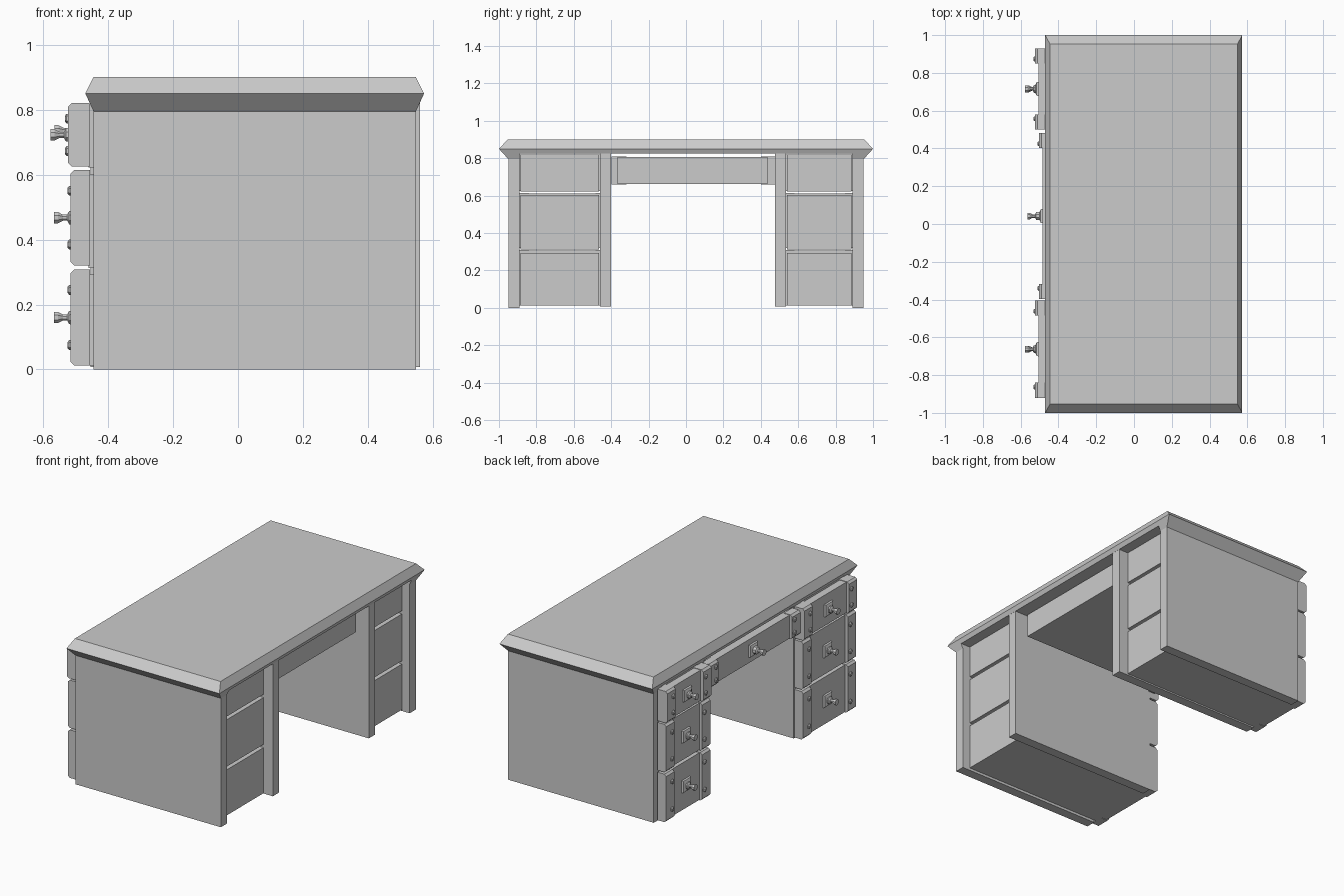
import bpy, bmesh, math
from mathutils import Matrix, Vector

if "Cube" in bpy.data.objects:
    bpy.data.objects.remove(bpy.data.objects["Cube"])


def new_object(name, bm):
    bmesh.ops.recalc_face_normals(bm, faces=bm.faces)
    mesh = bpy.data.meshes.new(name)
    bm.to_mesh(mesh)
    bm.free()
    obj = bpy.data.objects.new(name, mesh)
    bpy.context.collection.objects.link(obj)
    return obj


def loft(name, rings):
    """Solid through a stack of closed rings with equal point counts."""
    bm = bmesh.new()
    loops = [[bm.verts.new(p) for p in ring] for ring in rings]
    for a, b in zip(loops, loops[1:]):
        n = len(a)
        for i in range(n):
            bm.faces.new((a[i], a[(i + 1) % n], b[(i + 1) % n], b[i]))
    bm.faces.new(loops[0])
    bm.faces.new(loops[-1])
    return new_object(name, bm)


def rect(x0, x1, y0, y1, z):
    return [(x0, y0, z), (x1, y0, z), (x1, y1, z), (x0, y1, z)]


def box(name, x0, x1, y0, y1, z0, z1):
    return loft(name, [rect(x0, x1, y0, y1, z0), rect(x0, x1, y0, y1, z1)])


def turned(name, x, y, z, profile, sides):
    """Lathe pointing towards -x; profile is (distance out, radius)."""
    rings = []
    for d, r in profile:
        rings.append([(x - d,
                       y + r * math.cos(2 * math.pi * (i + .5) / sides),
                       z + r * math.sin(2 * math.pi * (i + .5) / sides))
                      for i in range(sides)])
    return loft(name, rings)


def strap(name, x_back, x_front, y0, y1, z0, z1, c=.012):
    """Vertical band with its front top and bottom edges chamfered."""
    prof = [(x_back, z0), (x_front + c, z0), (x_front, z0 + c),
            (x_front, z1 - c), (x_front + c, z1), (x_back, z1)]
    return loft(name, [[(x, y, z) for x, z in prof] for y in (y0, y1)])


def drawer_front(name, x_back, x_front, y0, y1, z0, z1, handle_x, rivet_off):
    # recessed face, end straps, rivets and pull
    face = x_front + .018
    w, yc, zc = .08, (y0 + y1) / 2, (z0 + z1) / 2
    box(name + "_face", x_back, face, y0 + w, y1 - w, z0 + .003, z1 - .003)
    for s, a, b, ry in (("right", y0, y0 + w, y0 + .057),
                        ("left", y1 - w, y1, y1 - .057)):
        strap(f"{name}_{s}_strap", x_back, x_front, a, b, z0, z1)
        for k in (-1, 1):
            turned(f"{name}_{s}_rivet", x_front + .003, ry, zc + k * rivet_off,
                   [(0, .015), (.007, .015), (.012, .009)], 6)
    reach = face - handle_x
    turned(name + "_pull_plate", face + .002, yc, zc,
           [(0, .055), (.012, .05), (.018, .03)], 4)
    turned(name + "_pull", face, yc, zc,
           [(0, .025), (reach - .047, .022), (reach - .041, .010),
            (reach - .028, .010), (reach - .012, .019), (reach, .019)], 8)


# table top: bevelled slab
loft("table_top", [rect(-.458, .561, -.975, .975, .824),
                   rect(-.47, .573, -1, 1, .85),
                   rect(-.445, .548, -.953, .953, .90)])

# flared mouldings under both ends of the top
for s in (-1, 1):
    loft("end_moulding", [rect(-.445, .548, s * .89, s * .95, .795),
                          rect(-.47, .573, s * .89, s * 1.0, .85)])
    box("outer_side_panel", -.445, .548, s * .89, s * .95, 0, .80)

# inner side panels
box("inner_right_panel", -.455, .56, -.46, -.40, .007, .83)
box("inner_left_panel", -.455, .56, .475, .535, .007, .83)

# pedestal drawers: body z range, front z range, front x, pull tip x, rivet offset
levels = {"bottom": (.012, .293, .012, .308, -.516, -.567, .085),
          "middle": (.313, .602, .32, .615, -.516, -.567, .083),
          "top": (.622, .82, .625, .82, -.524, -.577, .05)}
pedestals = {"right": (-.89, -.46, -.92, -.405),
             "left": (.535, .89, .50, .93)}
for side, (by0, by1, fy0, fy1) in pedestals.items():
    for lev, (bz0, bz1, fz0, fz1, xf, hx, ro) in levels.items():
        name = f"{side}_{lev}_drawer"
        box(name + "_body", -.46, .50, by0 + .005, by1 - .005, bz0, bz1)
        drawer_front(name, -.456, xf, fy0, fy1, fz0, fz1, hx, ro)

# centre drawer over the knee hole
box("centre_drawer_body", -.45, .50, -.365, .435, .662, .806)
drawer_front("centre_drawer", -.445, -.502, -.398, .482, .66, .81, -.565, .04)
